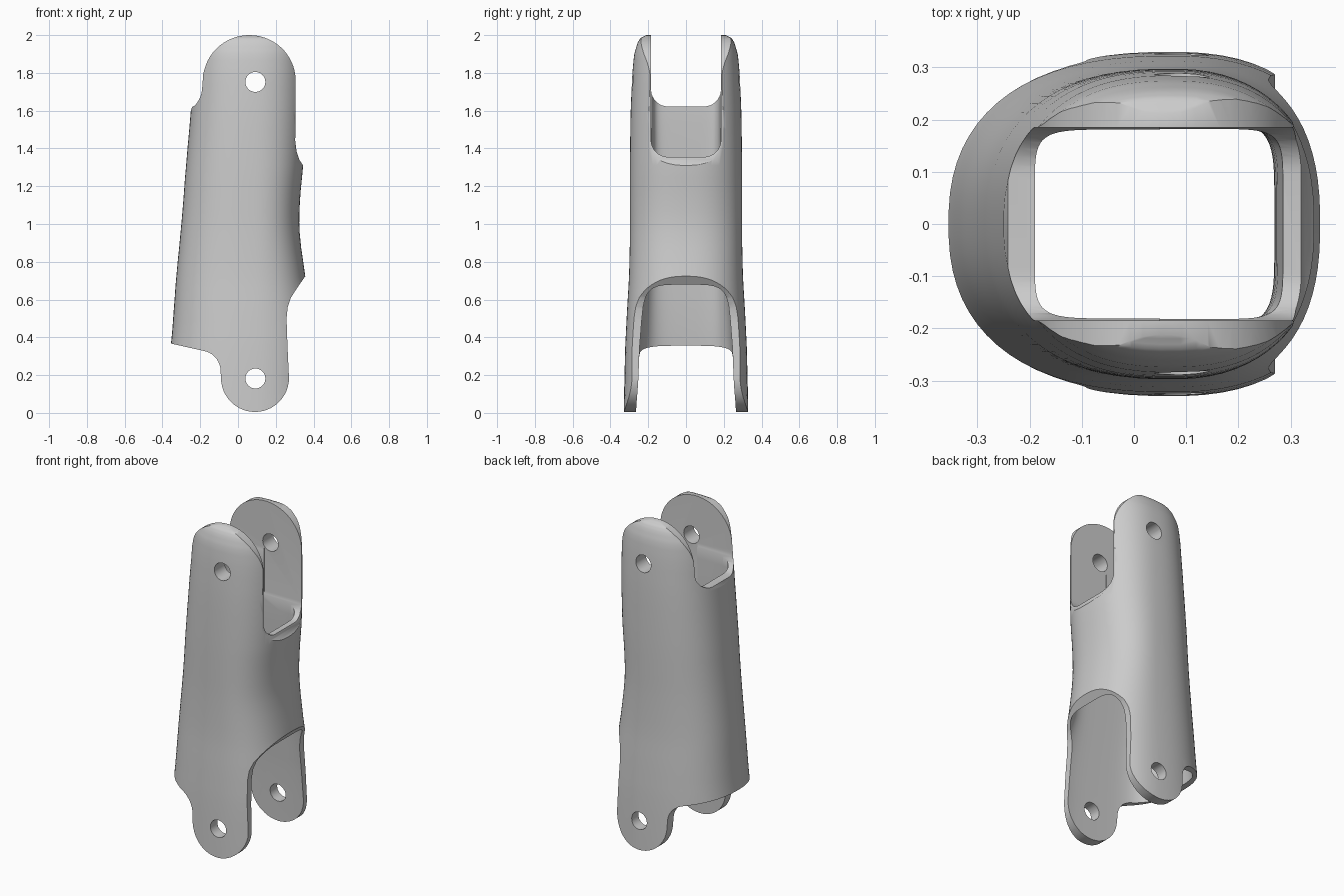
import bpy, bmesh, math

if "Cube" in bpy.data.objects:
    bpy.data.objects.remove(bpy.data.objects["Cube"])

SIDES = 72


def make_object(name, bm):
    bmesh.ops.recalc_face_normals(bm, faces=bm.faces)
    mesh = bpy.data.meshes.new(name)
    bm.to_mesh(mesh)
    bm.free()
    ob = bpy.data.objects.new(name, mesh)
    bpy.context.collection.objects.link(ob)
    return ob


def smooth_rows(rows, steps=3):
    """Catmull-Rom sampling of the section table."""
    out = []
    for i in range(len(rows) - 1):
        p0, p1, p2, p3 = (rows[max(0, min(len(rows) - 1, i + k))] for k in (-1, 0, 1, 2))
        for s in range(steps):
            t = s / steps
            z = p1[0] + (p2[0] - p1[0]) * t
            row = [z]
            for a, b, c, d in list(zip(p0, p1, p2, p3))[1:]:
                row.append(b + 0.5 * t * (c - a + t * (2*a - 5*b + 4*c - d + t * (3*(b - c) + d - a))))
            out.append(row)
    return out + [rows[-1]]


def loft(name, rows):
    """Stack superellipse rings: z, left x, right x, half depth, exponent."""
    bm = bmesh.new()
    rings = []
    for z, xl, xr, hy, n in smooth_rows(rows):
        cx = 0.07
        ring = []
        for k in range(SIDES):
            a = 2 * math.pi * (k + 0.5) / SIDES
            c, s = math.cos(a), math.sin(a)
            half = xr - cx if c > 0 else cx - xl
            x = cx + math.copysign(half * abs(c) ** (2 / n), c)
            y = math.copysign(hy * abs(s) ** (2 / n), s)
            ring.append(bm.verts.new((x, y, z)))
        rings.append(ring)
    for a, b in zip(rings, rings[1:]):
        for k in range(SIDES):
            j = (k + 1) % SIDES
            bm.faces.new((a[k], a[j], b[j], b[k]))
    bm.faces.new(rings[0])
    bm.faces.new(rings[-1])
    return make_object(name, bm)


def prism(name, pts, lo, hi, axis):
    """Extrude an outline along y (points are x,z) or along x (points are y,z)."""
    bm = bmesh.new()
    place = (lambda p, d: (p[0], d, p[1])) if axis == 'y' else (lambda p, d: (d, p[0], p[1]))
    f = bm.faces.new([bm.verts.new(place(p, lo)) for p in pts])
    ext = bmesh.ops.extrude_face_region(bm, geom=[f])
    delta = (0, hi - lo, 0) if axis == 'y' else (hi - lo, 0, 0)
    bmesh.ops.translate(bm, vec=delta, verts=[g for g in ext['geom'] if isinstance(g, bmesh.types.BMVert)])
    return make_object(name, bm)


def arc(cx, cz, rx, rz, a0, a1, n):
    return [(cx + rx * math.cos(math.radians(a0 + (a1 - a0) * i / n)),
             cz + rz * math.sin(math.radians(a0 + (a1 - a0) * i / n))) for i in range(n + 1)]


def boolean(target, cutter, op):
    cutter.hide_render = True
    m = target.modifiers.new("cut", 'BOOLEAN')
    m.operation, m.solver, m.object = op, 'EXACT', cutter
    bpy.context.view_layer.objects.active = target
    bpy.ops.object.modifier_apply(modifier=m.name)
    bpy.data.objects.remove(cutter, do_unlink=True)


# Outer shell
shell = loft("hinged_link_shell", [
    (-0.02, -0.39, 0.42, 0.33, 2.4), (0.35, -0.357, 0.41, 0.322, 2.4),
    (0.55, -0.34, 0.385, 0.312, 2.4), (0.72, -0.327, 0.357, 0.302, 2.4),
    (0.95, -0.305, 0.327, 0.297, 2.4), (1.12, -0.29, 0.328, 0.297, 2.4),
    (1.31, -0.275, 0.345, 0.297, 2.4), (1.60, -0.25, 0.355, 0.293, 2.4),
    (1.80, -0.235, 0.355, 0.284, 2.4), (1.90, -0.225, 0.35, 0.274, 2.4),
    (1.96, -0.21, 0.345, 0.256, 2.4), (1.985, -0.20, 0.34, 0.24, 2.4),
    (2.0, -0.19, 0.33, 0.212, 2.4)])

# Hollow inside
cavity = loft("cavity_cutter", [
    (-0.1, -0.34, 0.46, 0.268, 4), (0.35, -0.305, 0.45, 0.25, 4),
    (0.55, -0.28, 0.38, 0.236, 4.2), (0.72, -0.265, 0.31, 0.222, 4.6),
    (0.95, -0.245, 0.272, 0.203, 5.2), (1.15, -0.225, 0.272, 0.192, 6),
    (1.35, -0.208, 0.285, 0.183, 7), (1.62, -0.19, 0.30, 0.181, 8),
    (2.2, -0.19, 0.30, 0.181, 8)])
boolean(shell, cavity, 'DIFFERENCE')

# Side silhouette: lower lug, front notch, upper dome, stepped rear edge
outline = (arc(0.09, 0.185, 0.18, 0.18, -180, 0, 24)
           + [(0.262, 0.35), (0.257, 0.5), (0.263, 0.56), (0.28, 0.61), (0.312, 0.66), (0.355, 0.722),
              (0.5, 0.9), (0.5, 1.25), (0.345, 1.31), (0.325, 1.34), (0.31, 1.385), (0.303, 1.44)]
           + arc(0.06, 1.76, 0.245, 0.24, 0, 165, 28)
           + [(-0.21, 1.7), (-0.25, 1.6), (-0.5, 1.5), (-0.5, 0.392), (-0.355, 0.367)]
           + arc(-0.2, 0.22, 0.108, 0.11, 80, 10, 8))
boolean(shell, prism("silhouette_cutter", outline, -0.6, 0.6, 'y'), 'INTERSECT')

# Rounded slots between the upper ears: deep on one side, shallow on the other
for x0, x1, bottom in ((0.05, 0.7, 1.355), (-0.7, 0.06, 1.622)):
    w, r = 0.185, 0.09
    slot = ([(-w, 2.2)] + arc(-w + r, bottom + r, r, r, 180, 270, 8)
            + arc(w - r, bottom + r, r, r, 270, 360, 8) + [(w, 2.2)])
    boolean(shell, prism("slot_cutter", slot, x0, x1, 'x'), 'DIFFERENCE')

# Hinge pin holes
for z in (1.752, 0.182):
    hole = prism("pin_hole_cutter", arc(0.092, z, 0.053, 0.053, 0, 345, 23), -0.6, 0.6, 'y')
    boolean(shell, hole, 'DIFFERENCE')

# Shading
bpy.ops.object.select_all(action='DESELECT')
shell.select_set(True)
bpy.context.view_layer.objects.active = shell
bpy.ops.object.shade_smooth_by_angle(angle=math.radians(35))
